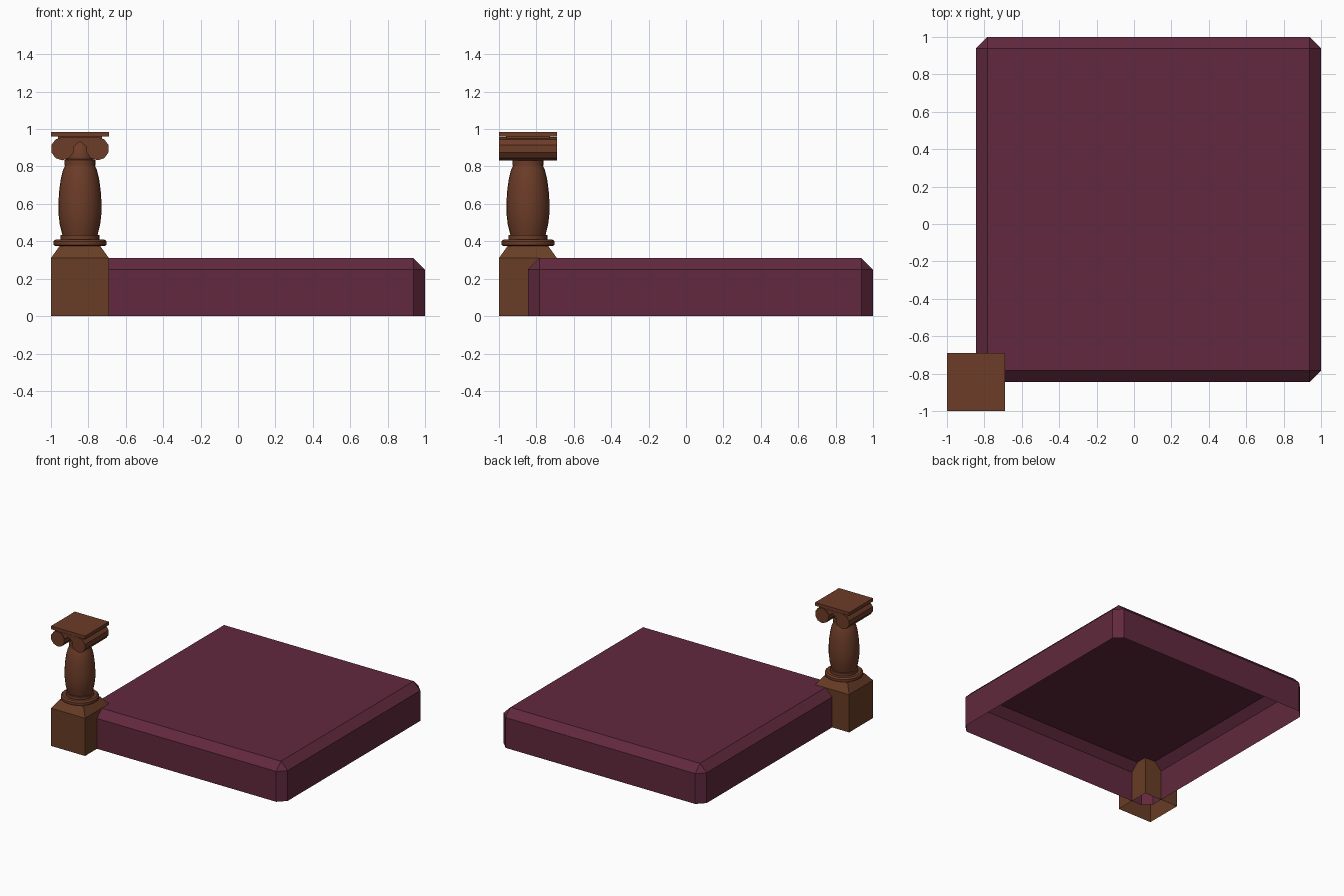
import bpy, bmesh, math
from mathutils import Matrix, Vector

if "Cube" in bpy.data.objects:
    bpy.data.objects.remove(bpy.data.objects["Cube"])

PX = PY = -0.845          # post centre
HALF = 0.155              # post half width


def material(name, color):
    m = bpy.data.materials.new(name)
    m.diffuse_color = (*color, 1)
    m.use_nodes = True
    m.node_tree.nodes["Principled BSDF"].inputs["Base Color"].default_value = m.diffuse_color
    return m


CUSHION = material("plum fabric", (0.120, 0.022, 0.047))
WOOD = material("brown wood", (0.150, 0.045, 0.021))
PLINTH = material("base wood", (0.138, 0.047, 0.019))


def finish(name, bm, mat, smooth=False):
    mesh = bpy.data.meshes.new(name)
    bm.to_mesh(mesh)
    bm.free()
    ob = bpy.data.objects.new(name, mesh)
    bpy.context.collection.objects.link(ob)
    mesh.materials.append(mat)
    if smooth:
        bpy.context.view_layer.objects.active = ob
        ob.select_set(True)
        bpy.ops.object.shade_smooth_by_angle(angle=math.radians(35))
        ob.select_set(False)
    return ob


def box_bm(lo, hi):
    bm = bmesh.new()
    lo, hi = Vector(lo), Vector(hi)
    size = hi - lo
    bmesh.ops.create_cube(bm, size=1, matrix=Matrix.Translation((lo + hi) / 2) @ Matrix.Diagonal((*size, 1)))
    return bm


def open_bottom(bm):
    faces = [f for f in bm.faces if all(v.co.z < 0.001 for v in f.verts)]
    bmesh.ops.delete(bm, geom=faces, context='FACES_ONLY')


def slab(name, half, z0, z1):
    finish(name, box_bm((PX - half, PY - half, z0), (PX + half, PY + half, z1)), WOOD)


def lathe(name, profile, steps=24):
    bm = bmesh.new()
    rings = []
    for r, z in profile:
        rings.append([bm.verts.new((PX + r * math.cos(2 * math.pi * i / steps),
                                    PY + r * math.sin(2 * math.pi * i / steps), z)) for i in range(steps)])
    for a, b in zip(rings, rings[1:]):
        for i in range(steps):
            j = (i + 1) % steps
            bm.faces.new((a[i], a[j], b[j], b[i]))
    bm.faces.new(rings[0][::-1])
    bm.faces.new(rings[-1])
    finish(name, bm, WOOD, True)


# Seat block: chamfered sides and top, hollow underneath
bm = box_bm((PX, PY, 0), (1, 1, 0.31))
edges = [e for e in bm.edges if max(v.co.z for v in e.verts) > 0.1]
bmesh.ops.bevel(bm, geom=edges, offset=0.061, segments=1, affect='EDGES', profile=0.5)
open_bottom(bm)
finish("seat_block", bm, CUSHION)

# Square plinth with a tapered top, open below
bm = box_bm((PX - HALF, PY - HALF, 0), (PX + HALF, PY + HALF, 0.31))
top = [f for f in bm.faces if f.normal.z > 0.9]
ext = bmesh.ops.extrude_face_region(bm, geom=top)["geom"]
bmesh.ops.delete(bm, geom=top, context='FACES_ONLY')
for v in (g for g in ext if isinstance(g, bmesh.types.BMVert)):
    v.co = (PX + (v.co.x - PX) * 0.7, PY + (v.co.y - PY) * 0.7, 0.375)
open_bottom(bm)
bmesh.ops.recalc_face_normals(bm, faces=bm.faces)
finish("plinth", bm, PLINTH)

# Turned base rings, bulging shaft and neck ring
lathe("base_rings", [(0.13, 0.374), (0.142, 0.38), (0.142, 0.4), (0.13, 0.41),
                     (0.105, 0.41), (0.105, 0.433)])
lathe("shaft", [(0.094, 0.433), (0.108, 0.49), (0.115, 0.55), (0.115, 0.61),
                (0.111, 0.67), (0.103, 0.73), (0.091, 0.78), (0.077, 0.81)])
lathe("neck_ring", [(0.083, 0.805), (0.083, 0.835), (0.07, 0.84), (0.07, 0.88),
                    (0.045, 0.92), (0.02, 0.945)])

# Scrolls running front to back on each side of the capital
for side, label in ((-1, "left"), (1, "right")):
    bm = bmesh.new()
    mat = Matrix.Translation((PX + side * 0.094, PY, 0.895)) @ Matrix.Rotation(math.pi / 2, 4, 'X')
    bmesh.ops.create_cone(bm, cap_ends=True, segments=10, radius1=0.062, radius2=0.062,
                          depth=HALF * 2, matrix=mat)
    finish(label + "_scroll", bm, WOOD, True)

# Bridge between the scrolls: arched underside, extruded front to back
arch = [(-0.10, 0.955), (-0.05, 0.87), (-0.035, 0.905), (0, 0.935),
        (0.035, 0.905), (0.05, 0.87), (0.10, 0.955)]
bm = bmesh.new()
f = bm.faces.new([bm.verts.new((PX + x, PY - HALF + 0.005, z)) for x, z in arch])
ext = bmesh.ops.extrude_face_region(bm, geom=[f])["geom"]
bmesh.ops.translate(bm, verts=[g for g in ext if isinstance(g, bmesh.types.BMVert)],
                    vec=(0, 2 * HALF - 0.01, 0))
bmesh.ops.recalc_face_normals(bm, faces=bm.faces)
finish("scroll_bridge", bm, WOOD)

# Capital slabs
slab("lower_slab", 0.117, 0.935, 0.959)
slab("top_slab", HALF, 0.959, 0.985)
